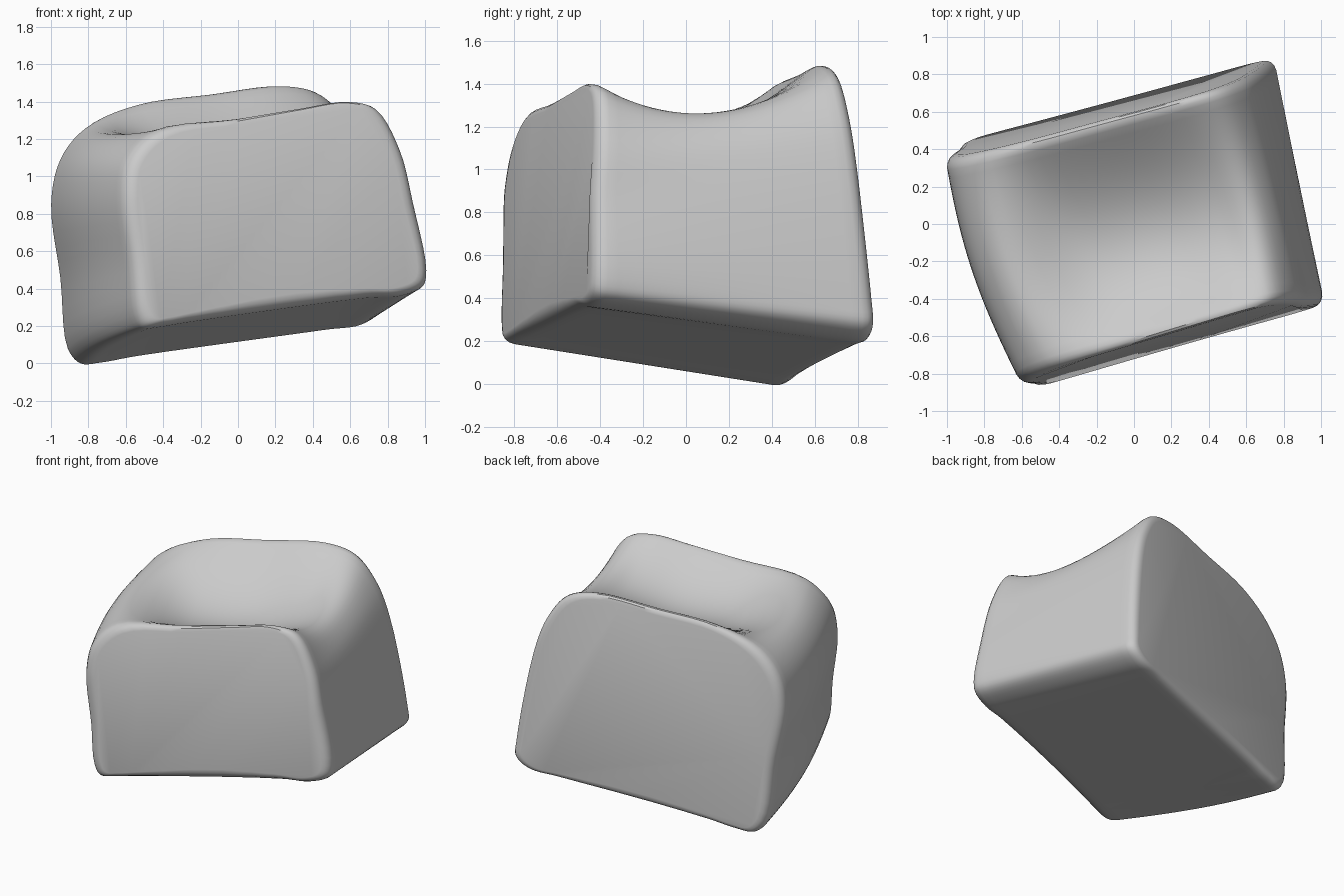
import bpy, bmesh, math
from mathutils import Vector

cube = bpy.data.objects.get("Cube")
if cube:
    bpy.data.objects.remove(cube, do_unlink=True)

# Matching end outlines (x, z), from the bottom left, up, over the top and down the right
FRONT = [(-.25, .23), (-.4, .205), (-.49, .2), (-.53, .27), (-.56, .55), (-.6, .88),
         (-.57, 1.09), (-.42, 1.25), (0, 1.34), (.35, 1.4), (.6, 1.43), (.75, 1.38),
         (.88, 1.14), (.95, .85), (1.02, .5), (1, .42), (.88, .37), (.7, .36)]
BACK = [(-.55, .03), (-.74, -.005), (-.85, -.01), (-.92, .07), (-.96, .45), (-1.01, .85),
        (-.96, 1.09), (-.83, 1.26), (-.55, 1.41), (-.15, 1.47), (.24, 1.51), (.44, 1.45),
        (.57, 1.27), (.65, 1.02), (.74, .38), (.74, .27), (.65, .2), (.45, .17)]
# How far the saddle sinks at each outline point
DIP = [0, 0, 0, 0, 0, 0, 0, .03, .24, .29, .25, .15, .05, 0, 0, 0, 0, 0]
STEPS, RINGS = 5, 24


def smooth(points):
    """Closed centripetal Catmull-Rom curve through the points, carrying the dip along."""
    pts, out = [Vector((x, z, d)) for (x, z), d in zip(points, DIP)], []
    n = len(pts)
    for i in range(n):
        q = [pts[(i + k) % n] for k in (-1, 0, 1, 2)]
        knots = [0]
        for a, b in zip(q, q[1:]):
            knots.append(knots[-1] + math.sqrt((b - a).length))
        for s in range(STEPS):
            t = knots[1] + (knots[2] - knots[1]) * s / STEPS

            def mix(a, b, i0, i1):
                return a.lerp(b, (t - knots[i0]) / (knots[i1] - knots[i0]))

            a1, a2, a3 = (mix(q[k], q[k + 1], k, k + 1) for k in range(3))
            out.append(mix(mix(a1, a2, 0, 2), mix(a2, a3, 1, 3), 1, 2))
    return out


def front_y(x, z):
    return -.74 + .28 * x + .05 * z + .08 * max(0, z - .9)


def back_y(x, z):
    return .7 + .28 * x - .07 * z


front, back = smooth(FRONT), smooth(BACK)


def ring(t, inset):
    """One section between the two ends, pulled in towards its centre by inset."""
    pts = []
    for f, b in zip(front, back):
        p = Vector((f.x, front_y(f.x, f.y), f.y)).lerp(Vector((b.x, back_y(b.x, b.y), b.y)), t)
        p.z -= f.z * math.sin(math.pi * t ** .9)
        # The left side bows outwards
        p.x -= .06 * min(1, max(0, -2 * f.x)) * math.sin(math.pi * t)
        pts.append(p)
    centre = sum(pts, Vector()) / len(pts)
    return [p + (centre - p).normalized() * inset for p in pts]


# Loft the sections, with rounded rims at both ends
def rim_inset(t):
    edge = min(t, 1 - t) / .05
    return .065 * (1 - math.sqrt(1 - (1 - edge) ** 2)) if edge < 1 else 0


ends = [0, .004, .014, .03, .05]
ts = ends + [.05 + .9 * i / RINGS for i in range(1, RINGS)] + [1 - e for e in reversed(ends)]
bm = bmesh.new()
loops = [[bm.verts.new(p) for p in ring(t, rim_inset(t))] for t in ts]
for low, high in zip(loops, loops[1:]):
    for i in range(len(low)):
        j = (i + 1) % len(low)
        bm.faces.new((low[i], low[j], high[j], high[i]))
bm.faces.new(loops[0])
bm.faces.new(loops[-1])
bmesh.ops.recalc_face_normals(bm, faces=bm.faces)

mesh = bpy.data.meshes.new("saddle_block")
bm.to_mesh(mesh)
bm.free()
block = bpy.data.objects.new("saddle_block", mesh)
bpy.context.collection.objects.link(block)

# Plain grey
grey = bpy.data.materials.new("plain_grey")
grey.use_nodes = True
colour = (.6, .6, .6, 1)
grey.diffuse_color = colour
grey.node_tree.nodes["Principled BSDF"].inputs["Base Color"].default_value = colour
mesh.materials.append(grey)

bpy.ops.object.select_all(action="DESELECT")
block.select_set(True)
bpy.context.view_layer.objects.active = block
bpy.ops.object.shade_smooth_by_angle(angle=math.radians(35))
